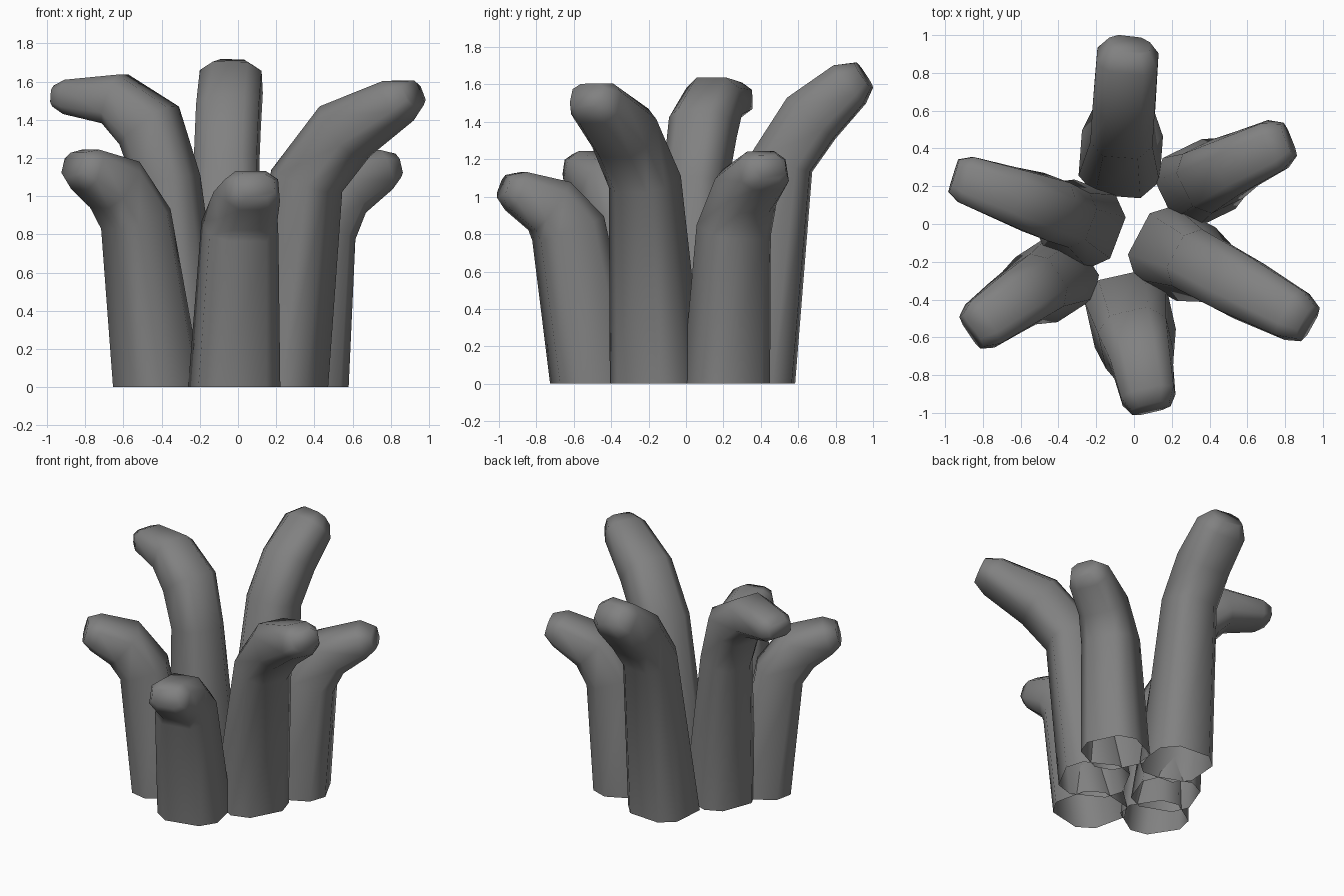
import bpy, bmesh, math
from mathutils import Vector

if "Cube" in bpy.data.objects:
    bpy.data.objects.remove(bpy.data.objects["Cube"])

# Cross-section: a square with cut corners
C = 0.56
SECTION = [(1, C), (C, 1), (-C, 1), (-1, C), (-1, -C), (-C, -1), (C, -1), (1, -C)]
grey = bpy.data.materials.new("dark_grey")
grey.diffuse_color = (0.22, 0.22, 0.22, 1)
grey.use_nodes = True
grey.node_tree.nodes["Principled BSDF"].inputs["Base Color"].default_value = grey.diffuse_color

def tentacle(name, path):
    """Tapered tube along (x, y, z, radius, widening) points, open at the base, closed at the tip."""
    pts = [Vector(p[:3]) for p in path]
    out = pts[-1] - pts[0]
    side = Vector((-out.y, out.x, 0)).normalized()
    bm = bmesh.new()
    rings = []
    for i, p in enumerate(pts):
        if i == 0:
            t = Vector((0, 0, 1))
        elif i == len(pts) - 1:
            t = (p - pts[i - 1]).normalized()
        else:
            w = 0.35 if i == 1 else 0.5   # first bend leans towards the trunk
            t = (p - pts[i - 1]).normalized().lerp((pts[i + 1] - p).normalized(), w).normalized()
        up = t.cross(side).normalized()
        s = up.cross(t).normalized()
        r = path[i][3]
        wide = path[i][4] if len(path[i]) > 4 else 1
        rings.append([bm.verts.new(p + s * r * wide * a + up * r * b) for a, b in SECTION])
    n = len(SECTION)
    for a, b in zip(rings, rings[1:]):
        for k in range(n):
            j = (k + 1) % n
            bm.faces.new((a[k], a[j], b[j], b[k]))
    bm.faces.new(rings[-1])
    bmesh.ops.recalc_face_normals(bm, faces=bm.faces)
    me = bpy.data.meshes.new(name)
    bm.to_mesh(me)
    bm.free()
    me.materials.append(grey)
    ob = bpy.data.objects.new(name, me)
    bpy.context.collection.objects.link(ob)
    bpy.ops.object.select_all(action='DESELECT')
    ob.select_set(True)
    bpy.context.view_layer.objects.active = ob
    bpy.ops.object.shade_smooth_by_angle(angle=math.radians(85))

# Six stalks, each bending outwards to a broad blunt tip
tentacle("back_tentacle", [
    (-0.07, 0.36, 0, .215), (-0.06, 0.51, 1.18, .165), (-0.05, 0.67, 1.42, .165),
    (-0.035, 0.875, 1.60, .13, 1.25), (-0.025, 0.95, 1.65, .08, 1.35)])
tentacle("back_right_tentacle", [
    (0.345, 0.215, 0, .205), (0.42, 0.255, 0.82, .175), (0.54, 0.32, 1.03, .155),
    (0.745, 0.415, 1.14, .11, 1.25), (0.82, 0.445, 1.16, .065, 1.45)])
tentacle("front_right_tentacle", [
    (0.22, -0.155, 0, .22), (0.36, -0.22, 1.08, .17), (0.56, -0.33, 1.34, .165),
    (0.84, -0.48, 1.50, .115, 1.2), (0.92, -0.525, 1.54, .07, 1.45)])
tentacle("front_tentacle", [
    (-0.02, -0.485, 0, .22), (0.01, -0.63, 0.83, .185), (0.04, -0.73, 0.95, .16),
    (0.075, -0.91, 1.03, .11, 1.3), (0.09, -0.975, 1.055, .065, 1.6)])
tentacle("front_left_tentacle", [
    (-0.42, -0.285, 0, .205), (-0.535, -0.345, 0.88, .165), (-0.645, -0.42, 1.06, .155),
    (-0.80, -0.53, 1.14, .11, 1.25), (-0.86, -0.57, 1.16, .07, 1.45)])
tentacle("back_left_tentacle", [
    (-0.28, 0.0, 0, .208), (-0.37, 0.05, 1.08, .155), (-0.465, 0.09, 1.37, .165),
    (-0.645, 0.15, 1.51, .135, 1.1), (-0.89, 0.235, 1.52, .09, 1.4), (-0.955, 0.255, 1.525, .055, 1.65)])
